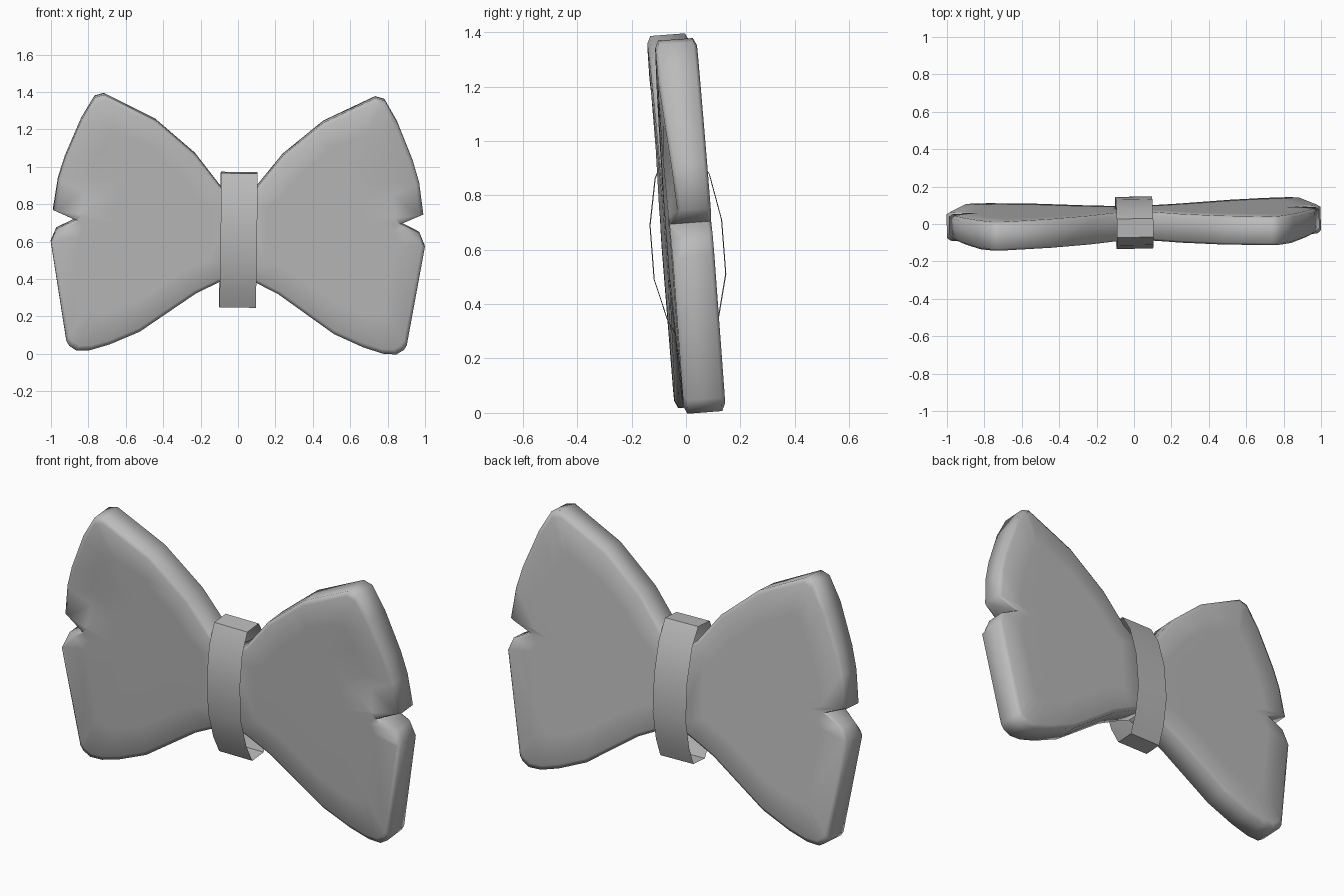
import bpy, bmesh, math
from mathutils import Vector, Matrix

if "Cube" in bpy.data.objects:
    bpy.data.objects.remove(bpy.data.objects["Cube"])

mat = bpy.data.materials.new("soft_grey")
mat.use_nodes = True
GREY = (0.5, 0.5, 0.5, 1)
mat.diffuse_color = GREY
mat.node_tree.nodes["Principled BSDF"].inputs["Base Color"].default_value = GREY

# The whole bow leans and turns slightly about its middle
MID = Vector((0, 0, 0.69))
TILT = (Matrix.Translation(MID) @ Matrix.Rotation(0.02, 4, 'Z') @ Matrix.Rotation(0.012, 4, 'Y')
        @ Matrix.Rotation(0.077, 4, 'X') @ Matrix.Translation(-MID))


def finish(bm, name, angle):
    bmesh.ops.recalc_face_normals(bm, faces=bm.faces)
    bm.transform(TILT)
    mesh = bpy.data.meshes.new(name)
    bm.to_mesh(mesh)
    bm.free()
    obj = bpy.data.objects.new(name, mesh)
    bpy.context.collection.objects.link(obj)
    mesh.materials.append(mat)
    bpy.ops.object.select_all(action='DESELECT')
    obj.select_set(True)
    bpy.context.view_layer.objects.active = obj
    bpy.ops.object.shade_smooth_by_angle(angle=math.radians(angle))


def skin(bm, loops):
    for a, b in zip(loops, loops[1:]):
        for i in range(len(a)):
            j = (i + 1) % len(a)
            bm.faces.new((a[i], a[j], b[j], b[i]))


# Wing outline (x, z), from the knot over the top, round the notch and back
OUTLINE = [(0, .83), (.1, .9), (.235, 1.07), (.45, 1.25), (.725, 1.384), (.775, 1.37),
           (.845, 1.25), (.93, 1.045), (.965, .93), (.99, .76), (.87, .71), (.97, .66),
           (1, .59), (.91, .06), (.895, .035), (.855, .01), (.785, .013), (.68, .045),
           (.52, .115), (.22, .325), (.1, .385), (0, .43)]
HUB = Vector((.5, .7))
NOTCH = Vector((.87, .71))
CREASE = Vector((.70, .71)).normalized()   # normal of the fold line, towards the upper lobe


def wing(side, name):
    bm = bmesh.new()
    # rings from the front centre, over the rim, to the back centre
    rings = [(.35, -.078), (.7, -.078), (.96, -.077), (1, -.064),
             (1, .064), (.96, .077), (.7, .078), (.35, .078)]
    loops = []
    for scale, y in rings:
        pts = [HUB + (Vector(p) - HUB) * scale for p in OUTLINE]
        loops.append([bm.verts.new((p.x, y, p.y)) for p in pts])
    skin(bm, loops)
    for loop, y in ((loops[0], -.078), (loops[-1], .078)):
        hub = bm.verts.new((HUB.x, y, HUB.y))
        for i in range(len(loop)):
            bm.faces.new((hub, loop[i], loop[(i + 1) % len(loop)]))
    # fold: cut the front along the crease and sink the upper lobe towards the notch
    front = [f for f in bm.faces if f.calc_center_median().y < -.06]
    geom = front + list({e for f in front for e in f.edges}) + list({v for f in front for v in f.verts})
    normal = Vector((CREASE.x, 0, CREASE.y))
    bmesh.ops.bisect_plane(bm, geom=geom, dist=1e-4, plane_no=normal,
                           plane_co=Vector((NOTCH.x, 0, NOTCH.y)))
    for v in bm.verts:
        p = Vector((v.co.x, v.co.z))
        if v.co.y < -.05 and (p - NOTCH).dot(CREASE) > .005:
            v.co.y += .04 * max(0, 1 - (p - NOTCH).length / .5)
    bmesh.ops.scale(bm, verts=bm.verts, vec=(side, 1, 1))
    finish(bm, name, 80)


wing(1, "left_wing")
wing(-1, "right_wing")

# Open band round the middle: half profile (y, z), mirrored to the back
HALF = [(.05, .97), (.1, .87), (.132, .7), (.132, .5), (.095, .35), (.05, .25)]
profile = [(-y, z) for y, z in HALF] + [(y, z) for y, z in reversed(HALF)]
bm = bmesh.new()
skin(bm, [[bm.verts.new((x, y, z)) for y, z in profile] for x in (-.095, .1)])
finish(bm, "centre_band", 60)
